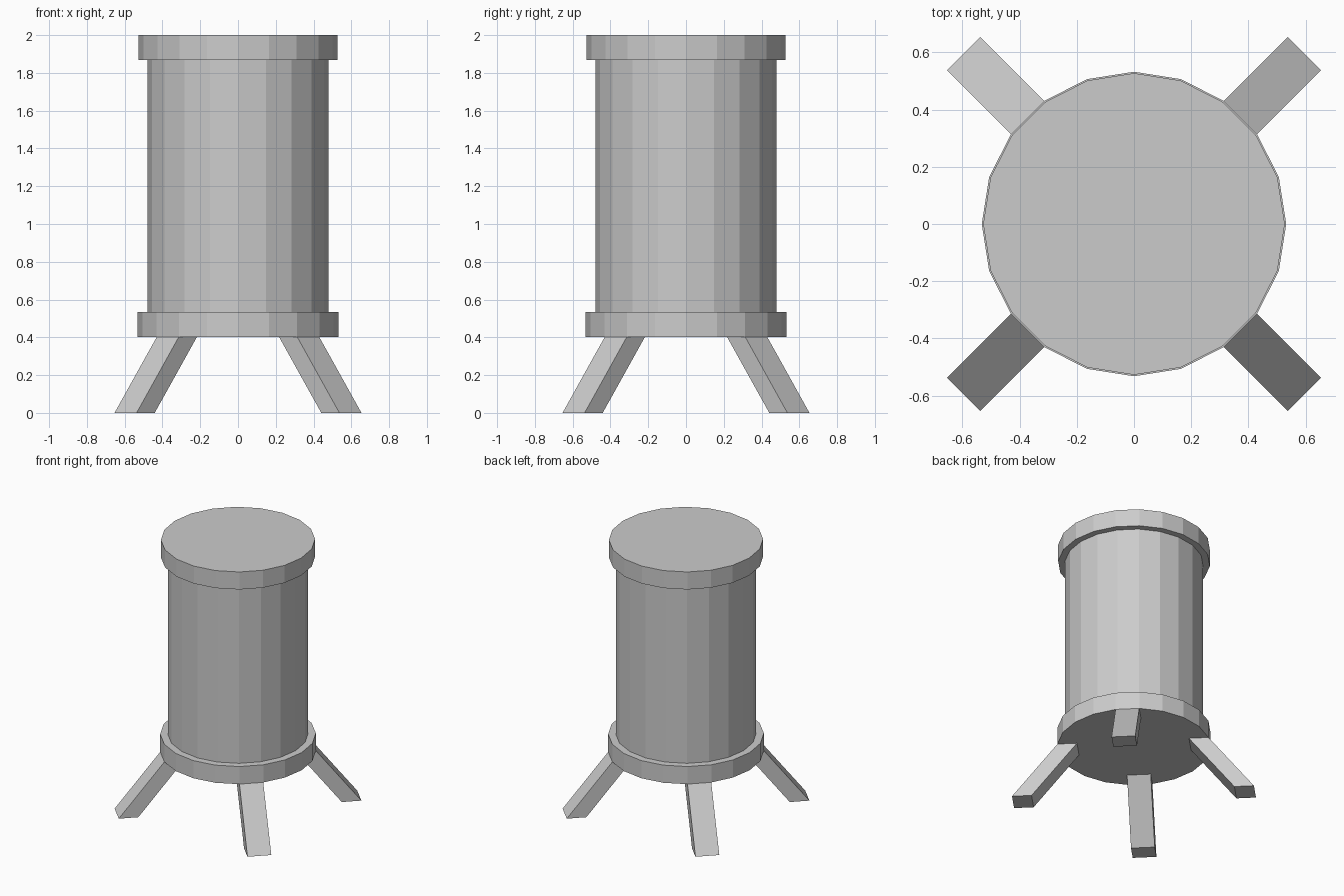
import bpy, bmesh
from math import radians, pi
from mathutils import Matrix, Vector

if "Cube" in bpy.data.objects:
    bpy.data.objects.remove(bpy.data.objects["Cube"])

SIDES = 20


def make_object(name, bm):
    bmesh.ops.recalc_face_normals(bm, faces=bm.faces)
    mesh = bpy.data.meshes.new(name)
    bm.to_mesh(mesh)
    bm.free()
    obj = bpy.data.objects.new(name, mesh)
    bpy.context.collection.objects.link(obj)
    return obj


def drum(name, radius, z0, z1):
    """Flat-sided cylinder with a corner on the x axis."""
    bm = bmesh.new()
    bmesh.ops.create_cone(bm, cap_ends=True, segments=SIDES, radius1=radius,
                          radius2=radius, depth=z1 - z0,
                          matrix=Matrix.Translation((0, 0, (z0 + z1) / 2)))
    return make_object(name, bm)


def leg(name, angle):
    """Splayed leg: side profile (radial, z) extruded across its width."""
    profile = [(0.706, 0), (0.842, 0), (0.525, 0.403), (0.389, 0.403)]
    width = 0.165
    bm = bmesh.new()
    face = bm.faces.new([bm.verts.new((r, -width / 2, z)) for r, z in profile])
    side = bmesh.ops.extrude_face_region(bm, geom=[face])["geom"]
    moved = [v for v in side if isinstance(v, bmesh.types.BMVert)]
    bmesh.ops.translate(bm, verts=moved, vec=Vector((0, width, 0)))
    bm.transform(Matrix.Rotation(angle, 4, 'Z'))
    return make_object(name, bm)


# Barrel body with its lower rim and lid
drum("barrel_body", 0.48, 0.533, 1.87)
drum("bottom_rim", 0.532, 0.402, 0.535)
drum("lid", 0.527, 1.868, 2.0)

# Four diagonal legs
for i, name in enumerate(("back_right_leg", "back_left_leg",
                          "front_left_leg", "front_right_leg")):
    leg(name, radians(45) + i * pi / 2)
